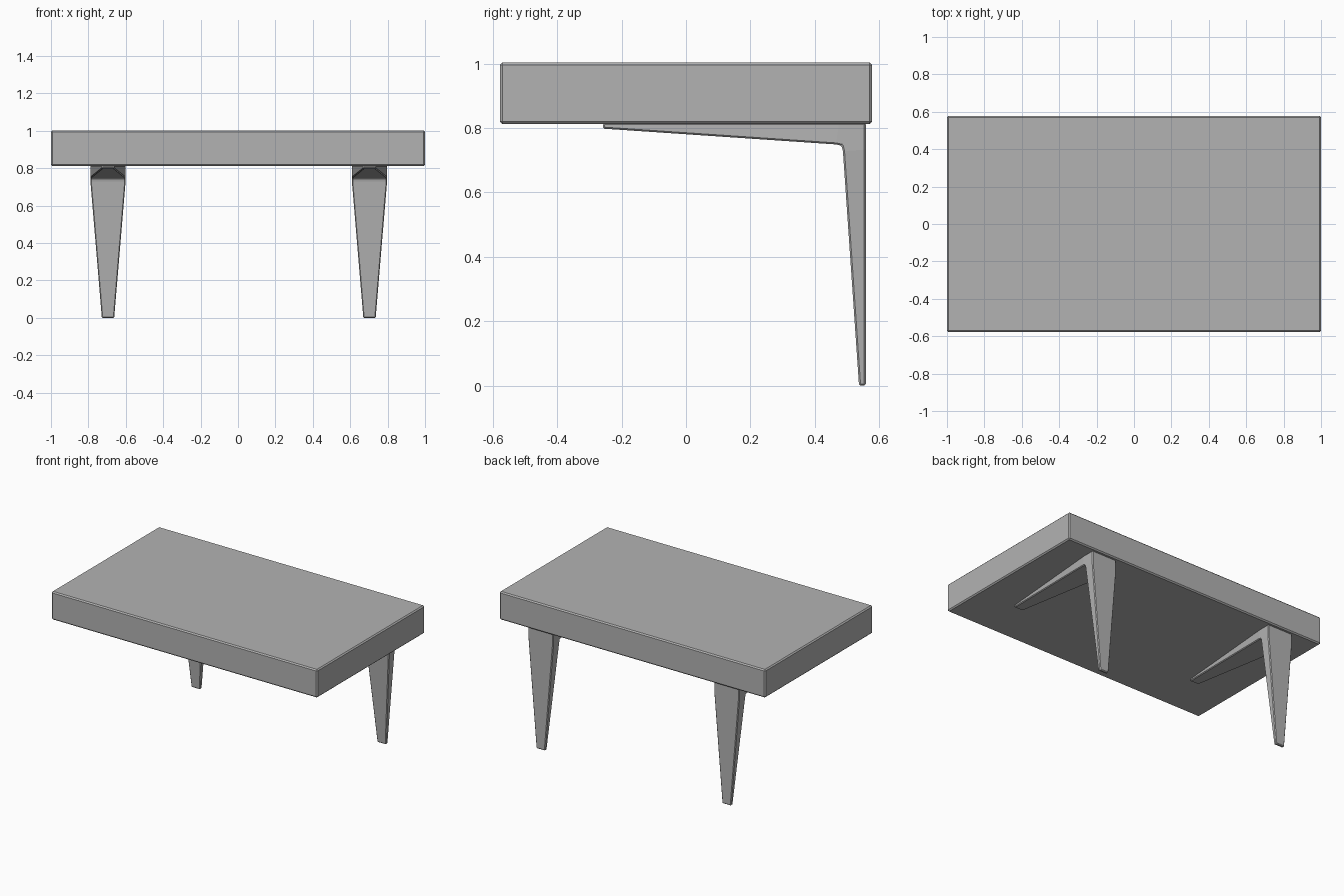
import bpy, bmesh

if "Cube" in bpy.data.objects:
    bpy.data.objects.remove(bpy.data.objects["Cube"])

# Mid grey finish
grey = bpy.data.materials.new("mid_grey")
grey.diffuse_color = (0.45, 0.45, 0.45, 1)
grey.use_nodes = True
grey.node_tree.nodes["Principled BSDF"].inputs["Base Color"].default_value = grey.diffuse_color


def finish(name, bm, width):
    bmesh.ops.recalc_face_normals(bm, faces=bm.faces)
    mesh = bpy.data.meshes.new(name)
    bm.to_mesh(mesh)
    bm.free()
    mesh.materials.append(grey)
    ob = bpy.data.objects.new(name, mesh)
    bpy.context.collection.objects.link(ob)
    bev = ob.modifiers.new("edge_bevel", 'BEVEL')
    bev.width = width
    bev.segments = 1
    bev.limit_method = 'ANGLE'
    bev.angle_limit = 0.6
    return ob


# Thick slab top
bm = bmesh.new()
bmesh.ops.create_cube(bm, size=1)
for v in bm.verts:
    v.co.x *= 2.0
    v.co.y *= 1.156
    v.co.z = v.co.z * 0.191 + 0.9075
finish("table_top", bm, 0.008)

# Bracket leg stations: outer (y, z), inner (y, z), half width
STATIONS = [
    ((-0.258, 0.815), (-0.258, 0.798), 0.033),   # arm tip
    ((0.475, 0.815), (0.465, 0.749), 0.094),     # arm root
    ((0.558, 0.815), (0.483, 0.745), 0.094),     # elbow
    ((0.558, 0.733), (0.487, 0.728), 0.094),     # leg root
    ((0.558, 0.0), (0.537, 0.0), 0.033),         # foot
]


def bracket_leg(name, x):
    bm = bmesh.new()
    rings = []
    for (oy, oz), (iy, iz), w in STATIONS:
        rings.append([bm.verts.new(p) for p in (
            (x - w, oy, oz), (x + w, oy, oz), (x + w, iy, iz), (x - w, iy, iz))])
    for a, b in zip(rings, rings[1:]):
        for i in range(4):
            j = (i + 1) % 4
            bm.faces.new((a[i], a[j], b[j], b[i]))
    bm.faces.new(rings[0])
    bm.faces.new(rings[-1])
    return finish(name, bm, 0.005)


for side, x in (("left", -0.695), ("right", 0.703)):
    bracket_leg(side + "_bracket_leg", x)
